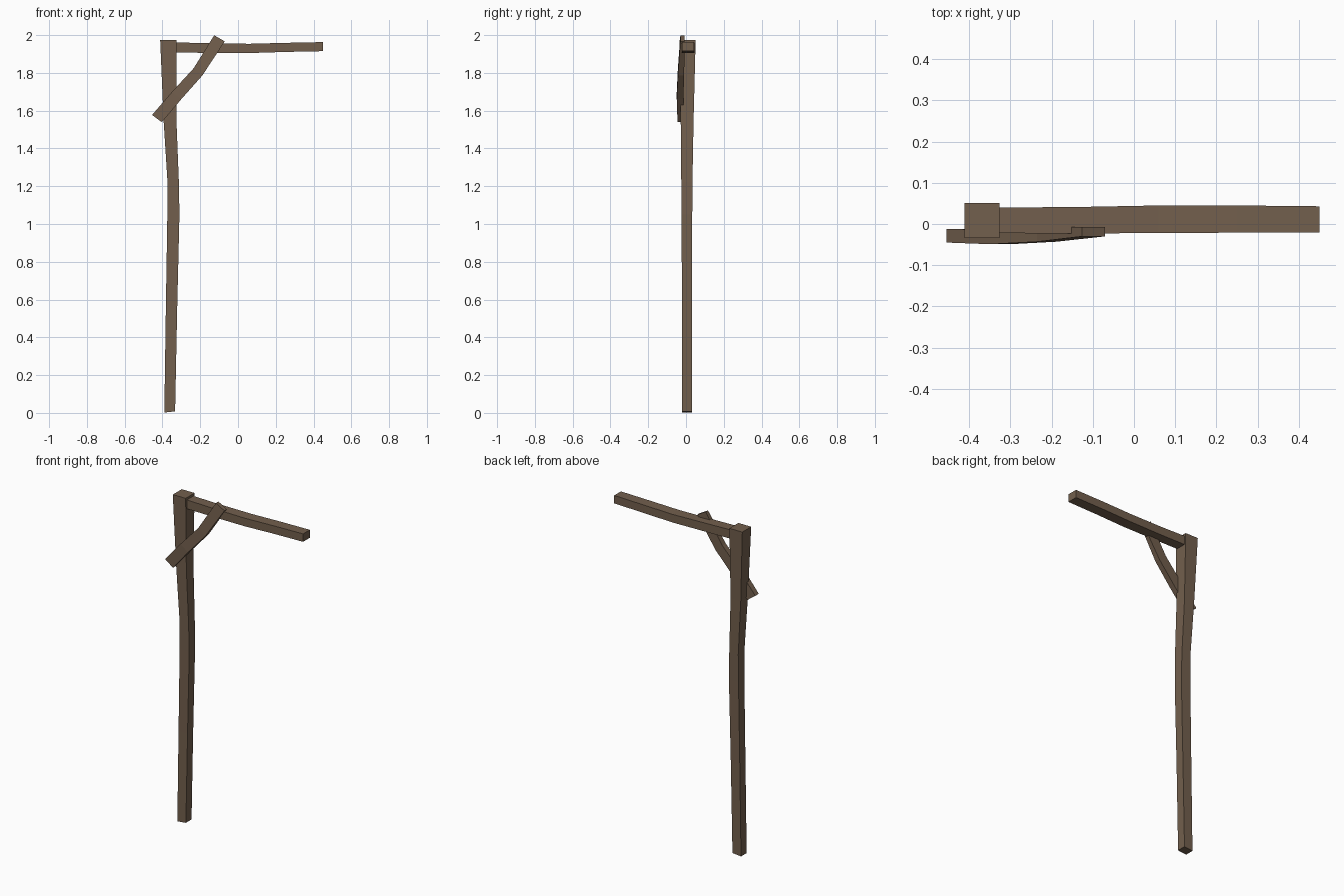
import bpy, bmesh
from mathutils import Vector

if "Cube" in bpy.data.objects:
    bpy.data.objects.remove(bpy.data.objects["Cube"])

wood = bpy.data.materials.new("wood")
wood.diffuse_color = (0.17, 0.115, 0.075, 1)
wood.use_nodes = True
wood.node_tree.nodes["Principled BSDF"].inputs["Base Color"].default_value = wood.diffuse_color


def timber(name, sections):
    """Loft a four-sided plank through (centre, half side u, half side v) sections."""
    bm = bmesh.new()
    rings = []
    for c, u, v in sections:
        c, u, v = Vector(c), Vector(u), Vector(v)
        rings.append([bm.verts.new(c + a * u + b * v)
                      for a, b in ((-1, -1), (1, -1), (1, 1), (-1, 1))])
    for r, s in zip(rings, rings[1:]):
        for i in range(4):
            j = (i + 1) % 4
            bm.faces.new((r[i], r[j], s[j], s[i]))
    bm.faces.new(rings[0])
    bm.faces.new(rings[-1])
    bmesh.ops.recalc_face_normals(bm, faces=bm.faces)
    mesh = bpy.data.meshes.new(name)
    bm.to_mesh(mesh)
    bm.free()
    mesh.materials.append(wood)
    obj = bpy.data.objects.new(name, mesh)
    bpy.context.collection.objects.link(obj)
    return obj


# Crooked upright post: z, x range, y range, tilt of the cut
post = [(0.005, -0.39, -0.333, -0.022, 0.032, 0.003),
        (0.55, -0.382, -0.322, -0.022, 0.032, 0),
        (1.05, -0.374, -0.31, -0.023, 0.033, 0),
        (1.22, -0.373, -0.313, -0.025, 0.034, 0),
        (1.55, -0.394, -0.326, -0.028, 0.04, 0),
        (1.975, -0.412, -0.326, -0.034, 0.051, 0)]
timber("post", [(((x0 + x1) / 2, (y0 + y1) / 2, z), ((x1 - x0) / 2, 0, t),
                 (0, (y1 - y0) / 2, 0)) for z, x0, x1, y0, y1, t in post])

# Slightly sagging cross beam: x, y range, z range
beam = [(-0.36, -0.022, 0.04, 1.908, 1.962),
        (-0.15, -0.023, 0.041, 1.906, 1.957),
        (0.06, -0.022, 0.045, 1.905, 1.954),
        (0.25, -0.021, 0.045, 1.911, 1.959),
        (0.45, -0.021, 0.043, 1.915, 1.963)]
timber("cross_beam", [((x, (y0 + y1) / 2, (z0 + z1) / 2), (0, (y1 - y0) / 2, 0),
                       (0, 0, (z1 - z0) / 2)) for x, y0, y1, z0, z1 in beam])

# Bent diagonal brace: x, z, y range, half width across the grain
brace = [(-0.429, 1.558, -0.045, -0.012, 0.026, -0.019),
         (-0.325, 1.68, -0.049, -0.014, 0.025, -0.019),
         (-0.212, 1.805, -0.043, -0.010, 0.023, -0.019),
         (-0.098, 1.983, -0.03, -0.007, 0.028, -0.016)]
timber("diagonal_brace", [((x, (y0 + y1) / 2, z), (du, 0, dw),
                           (0, (y1 - y0) / 2, 0)) for x, z, y0, y1, du, dw in brace])
